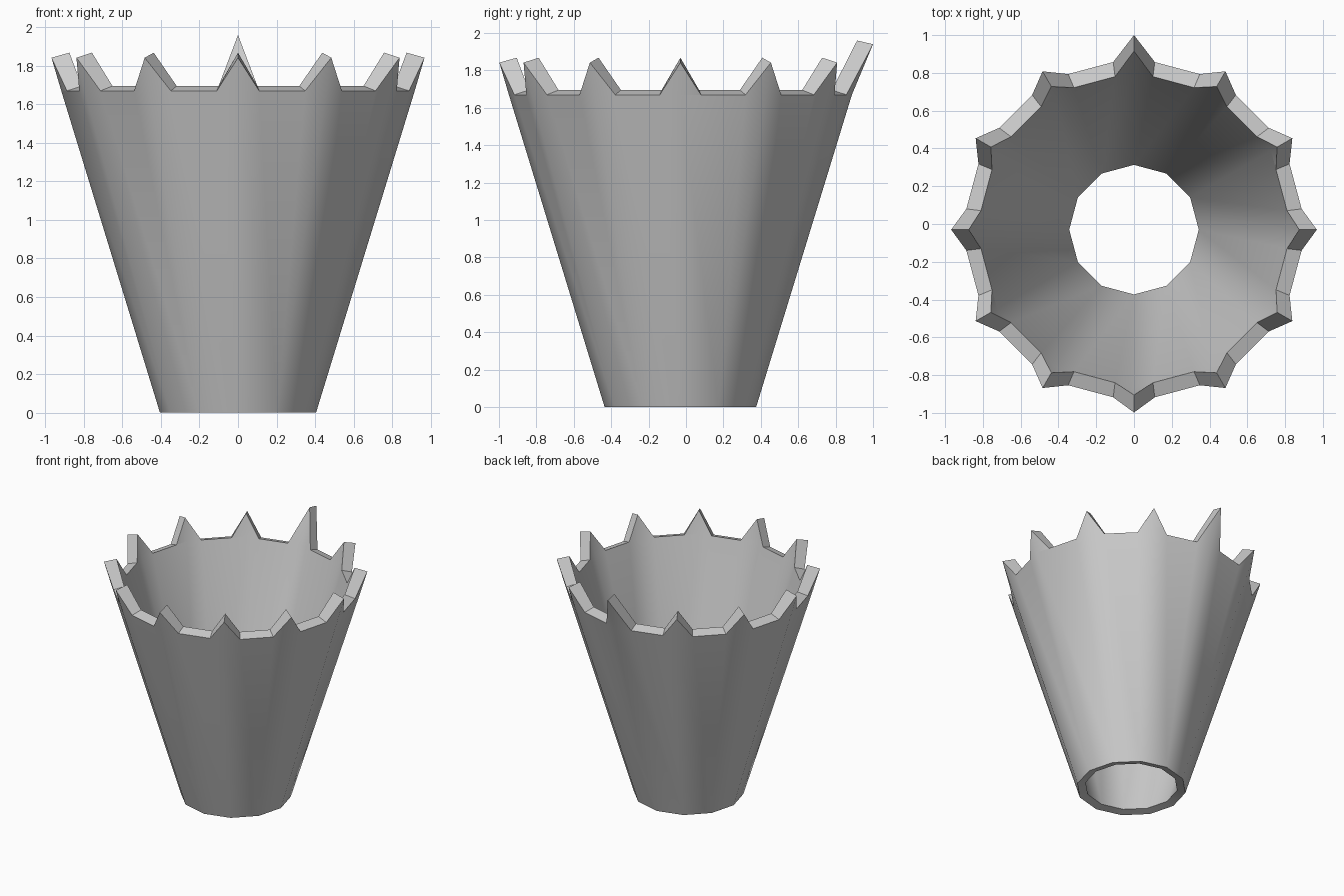
import bpy
import bmesh
from math import sin, cos, radians
from mathutils import Vector

if "Cube" in bpy.data.objects:
    bpy.data.objects.remove(bpy.data.objects["Cube"])

SIDES = 12
TALL = 3          # index of the taller back spike
CENTRE_Y = -0.03
NOTCH = 0.24      # share of each rim edge taken by a spike's half width

grey = bpy.data.materials.new("light grey")
grey.use_nodes = True
grey.diffuse_color = (0.6, 0.6, 0.6, 1)
grey.node_tree.nodes["Principled BSDF"].inputs["Base Color"].default_value = (0.6, 0.6, 0.6, 1)

bm = bmesh.new()


def corner(i, radius, z):
    a = radians(360 / SIDES * i)
    return Vector((radius * cos(a), radius * sin(a) + CENTRE_Y, z))


def wall(base, rim, tip, tall_tip):
    """One twelve-sided skin with a spike at each corner; returns its base and top loops."""
    bottoms = [bm.verts.new(corner(i, *base)) for i in range(SIDES)]
    rims = [bm.verts.new(corner(i, *rim)) for i in range(SIDES)]
    tips = [bm.verts.new(corner(i, *(tall_tip if i == TALL else tip))) for i in range(SIDES)]
    top = []
    for i in range(SIDES):
        j = (i + 1) % SIDES
        p, q = rims[i].co, rims[j].co
        a = bm.verts.new(p.lerp(q, NOTCH))
        b = bm.verts.new(q.lerp(p, NOTCH))
        bm.faces.new((bottoms[i], bottoms[j], rims[j], b, a, rims[i]))
        bm.faces.new((rims[i], a, tips[i]))
        bm.faces.new((rims[j], tips[j], b))
        top += [tips[i], a, b]
    return bottoms, top


def bridge(first, second):
    n = len(first)
    for i in range(n):
        j = (i + 1) % n
        bm.faces.new((first[i], first[j], second[j], second[i]))


# Outer and inner skins as (radius, height) pairs
outer = wall((0.405, 0), (0.917, 1.67), (0.968, 1.842), (1.03, 1.94))
inner = wall((0.343, 0.015), (0.837, 1.695), (0.875, 1.868), (0.945, 1.96))

# Base ring and spiked rim
for outer_loop, inner_loop in zip(outer, inner):
    bridge(outer_loop, inner_loop)

bmesh.ops.recalc_face_normals(bm, faces=bm.faces[:])
mesh = bpy.data.meshes.new("spiked_cup")
bm.to_mesh(mesh)
bm.free()
mesh.materials.append(grey)

cup = bpy.data.objects.new("spiked_cup", mesh)
bpy.context.collection.objects.link(cup)
bpy.ops.object.select_all(action='DESELECT')
cup.select_set(True)
bpy.context.view_layer.objects.active = cup
bpy.ops.object.shade_smooth_by_angle(angle=radians(40))
